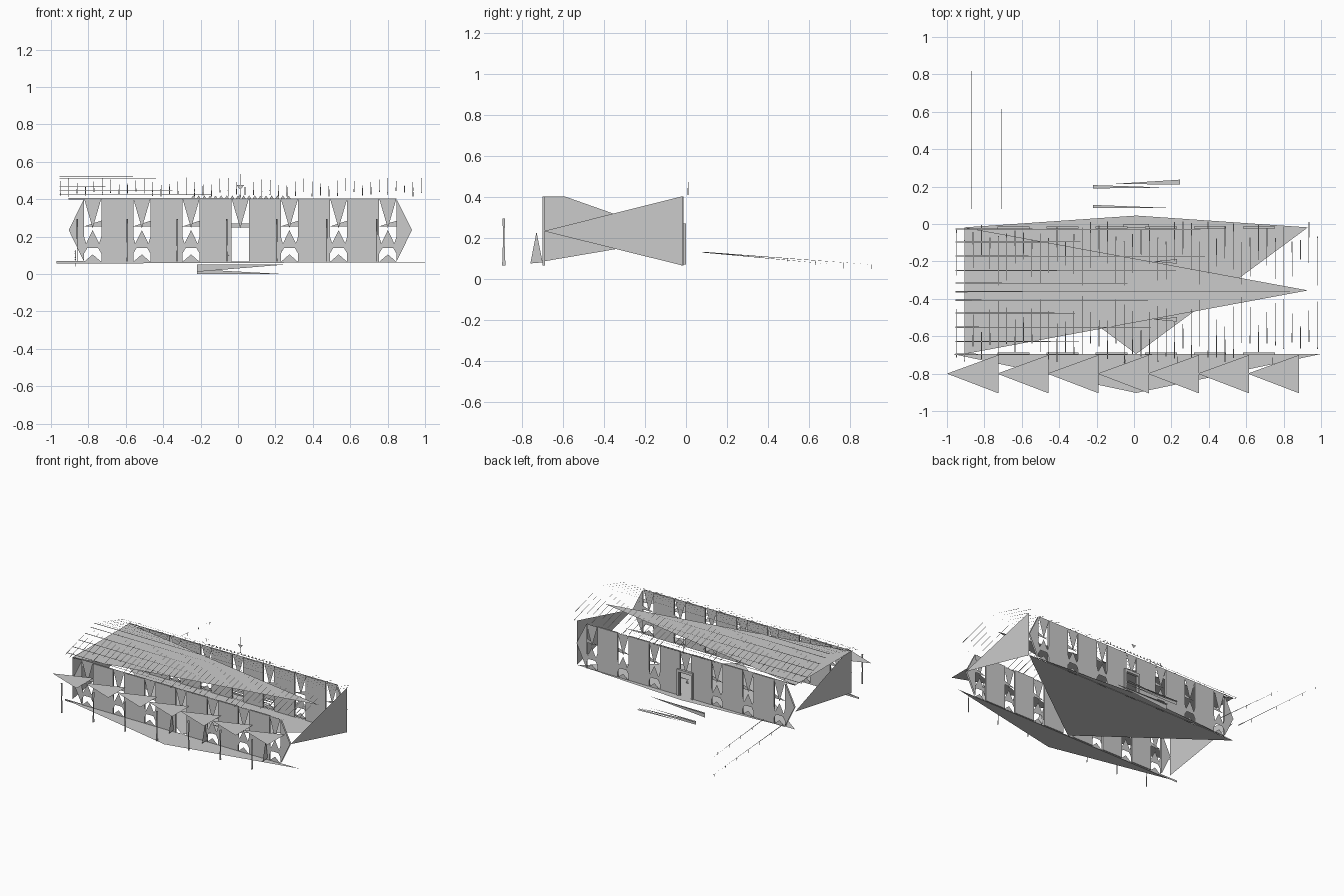
import bpy, bmesh, random
from mathutils import Vector

if "Cube" in bpy.data.objects:
    bpy.data.objects.remove(bpy.data.objects["Cube"])
random.seed(4)


def mesh(name, faces):
    """One object out of a list of polygons (each a list of points)."""
    bm = bmesh.new()
    for f in faces:
        bm.faces.new([bm.verts.new(p) for p in f])
    me = bpy.data.meshes.new(name)
    bm.to_mesh(me)
    bm.free()
    ob = bpy.data.objects.new(name, me)
    bpy.context.collection.objects.link(ob)
    return ob


def box(x0, x1, y0, y1, z0, z1):
    a = [(x0, y0), (x1, y0), (x1, y1), (x0, y1)]
    fs = [[(x, y, z) for x, y in a] for z in (z0, z1)]
    for i in range(4):
        p, q = a[i], a[(i + 1) % 4]
        fs.append([(*p, z0), (*q, z0), (*q, z1), (*p, z1)])
    return fs


def sliver(a, b, side):
    """Thin triangular strip tapering from a to b."""
    a, b, s = Vector(a), Vector(b), Vector(side)
    return [a - s, a + s, b]


XL, XR, XC = -0.905, 0.93, 0.012
YF, YB, ZB, ZT = -0.695, -0.018, 0.065, 0.403
PITCH, HALF = 0.263, 0.046
centres = [XC + PITCH * i for i in range(-3, 4)]

# floor, ceiling, porch and back ledge sheets
mesh("floor", [[(XL, YB, 0.066), (XR, YB, 0.066), (XC, YF, 0.066)]])
mesh("ceiling", [[(XL, YB, 0.401), (XL, YF, 0.401), (XR, -0.355, 0.401)]])
mesh("porch_deck", [[(-0.97, YF, 0.066), (1.0, YF, 0.066), (XC, -0.903, 0.066)],
                    [(-0.97, YF, 0.056), (-0.97, YF, 0.07), (1.0, YF, 0.063)]])
mesh("back_ledge", [[(XL, YB, 0.068), (XR, YB, 0.068), (XC, 0.045, 0.068)]])


# long walls: solid panels, pointed ends, window infill between
def long_wall(name, y, t):
    panels, infill = [], []
    for c0, c1 in zip(centres, centres[1:]):
        panels += box(c0 + HALF, c1 - HALF, min(y, y + t), max(y, y + t), ZB, ZT)
    for yy in (y, y + t):
        a, b = centres[0] - HALF, centres[-1] + HALF
        panels.append([(a, yy, ZB), (a, yy, ZT), (XL, yy, 0.235)])
        panels.append([(b, yy, ZB), (b, yy, ZT), (XR, yy, 0.235)])
    for i, c in enumerate(centres):
        infill.append([(c - HALF, y, ZT), (c + HALF, y, ZT), (c, y, 0.245)])
        if i == 3:
            continue
        infill.append([(c - HALF, y, 0.14), (c + HALF, y, 0.14), (c, y, 0.235)])
        infill.append([(c - HALF, y, ZB), (c + HALF, y, ZB), (c, y, 0.105)])
        infill.append([(c - HALF, y + t, 0.255), (c + HALF, y + t, 0.255),
                       (c + HALF, y + t, 0.285)])
        for s in (-1, 1):
            infill.append([(c + s * HALF, y, 0.11), (c + s * HALF, y, 0.2),
                           (c + s * 0.028, y, 0.14)])
    mesh(name + "_panels", panels)
    mesh(name + "_window_infill", infill)


long_wall("front_wall", YF - 0.005, 0.012)
long_wall("back_wall", YB + 0.005, -0.012)

# end walls
mesh("right_end_wall", [[(XR, YB, ZB), (XR, YB, ZT), (XR, YF, 0.233)]])
mesh("left_end_wall", [[(XL, YF, 0.085), (XL, YF, ZT), (XL, -0.595, ZT),
                        (XL, YB, 0.2)]])

# window canopies and their slim posts
canopies, posts = [], []
for i in range(7):
    x = -1.0 + 0.268 * i
    canopies.append([(x, -0.80, 0.295), (x + 0.275, -0.70, 0.295),
                     (x + 0.275, -0.905, 0.295)])
    px = -0.86 + 0.267 * i
    posts.append(sliver((px, -0.89, 0.066), (px, -0.89, 0.295), (0.002, 0.008, 0)))
    posts.append(sliver((px, -0.89, 0.295), (px, -0.89, 0.066), (0.004, 0.006, 0)))
mesh("porch_canopies", canopies)
mesh("porch_posts", posts)
mesh("open_shutters", [[(x, -0.76, 0.075), (x, -0.70, 0.08), (x + 0.004, -0.73, 0.23)]
                       for x in (-0.05, 0.23, 0.74)])

# open roof frame: rafters on both slopes plus long battens
RIDGE_Y, RIDGE_Z, EAVE_Z = -0.362, 0.522, 0.413
rafters, battens = [], []


def roof_pt(x, side, t):
    run = 0.38
    return (x, RIDGE_Y + side * run * (1 - t), EAVE_Z + (RIDGE_Z - EAVE_Z) * t)


n = 44
for i in range(n):
    x = -0.95 + 1.93 * i / (n - 1)
    for side in (-1, 1):
        lo, hi = random.uniform(0, 0.3), random.uniform(0.85, 1)
        rafters.append(sliver(roof_pt(x, side, lo), roof_pt(x, side, hi), (0.0025, 0, 0)))
for side in (-1, 1):
    for t in (0.12, 0.3, 0.5, 0.7, 0.88, 1.0):
        a, b = roof_pt(-0.955, side, t), roof_pt(random.choice((0.1, 0.6, 0.98)), side, t)
        battens.append(sliver(a, b, (0, 0.003, -0.001 * side)))
mesh("roof_rafters", rafters)
mesh("roof_battens", battens)
mesh("eave_trim", [sliver((XL, y, ZT), (XR, y, ZT), (0, 0, 0.004)) for y in (YF, YB)])

# small fringe along the back eave and a finial
fringe = [[(x, 0.0, 0.405), (x + 0.02, 0.0, 0.405), (x + 0.01, 0.0, 0.42)]
          for x in [-0.25 + 0.03 * k for k in range(18)]]
mesh("entrance_fringe", fringe)
mesh("finial", [sliver((XC, 0.01, 0.41), (XC, 0.01, 0.535), (0.003, 0.002, 0)),
                [(XC - 0.02, 0.01, 0.475), (XC + 0.02, 0.01, 0.475), (XC, 0.01, 0.45)]])

# back steps: risers and treads
mesh("back_steps", [
    [(-0.22, 0.085, 0.05), (-0.22, 0.085, 0.012), (0.245, 0.085, 0.05)],
    [(-0.22, 0.195, 0.0), (-0.22, 0.195, 0.025), (0.245, 0.195, 0.0)],
    [(-0.22, 0.085, 0.05), (-0.22, 0.102, 0.05), (0.22, 0.085, 0.05)],
    [(-0.22, 0.19, 0.025), (-0.22, 0.208, 0.025), (0.18, 0.195, 0.025)],
    [(0.245, 0.21, 0.004), (0.245, 0.237, 0.004), (-0.1, 0.215, 0.004)]])

# back door frame
mesh("back_door_frame",
     box(-0.055, -0.04, -0.02, 0.0, 0.07, 0.27) + box(0.064, 0.079, -0.02, 0.0, 0.07, 0.27)
     + box(-0.055, 0.079, -0.02, 0.0, 0.25, 0.27))

# ramp handrails with short posts
rails = []
for x, end in ((-0.87, 0.9), (-0.71, 0.72)):
    rails.append(sliver((x, 0.08, 0.13), (x, end, 0.07), (0.0015, 0, 0.002)))
    for k in range(6):
        y = 0.22 + 0.137 * k
        if y <= end + 0.01:
            z = 0.13 - 0.073 * (y - 0.08)
            rails.append(sliver((x, y, z), (x, y, z - 0.03), (0.003, 0.001, 0)))
mesh("ramp_handrails", rails)

# low furniture inside
mesh("benches", [f for y in (-0.2, -0.51)
                 for f in ([(0.1, y, 0.1), (0.23, y - 0.012, 0.1), (0.23, y + 0.012, 0.1)],
                           [(0.12, y, 0.07), (0.14, y, 0.07), (0.13, y, 0.1)])])
